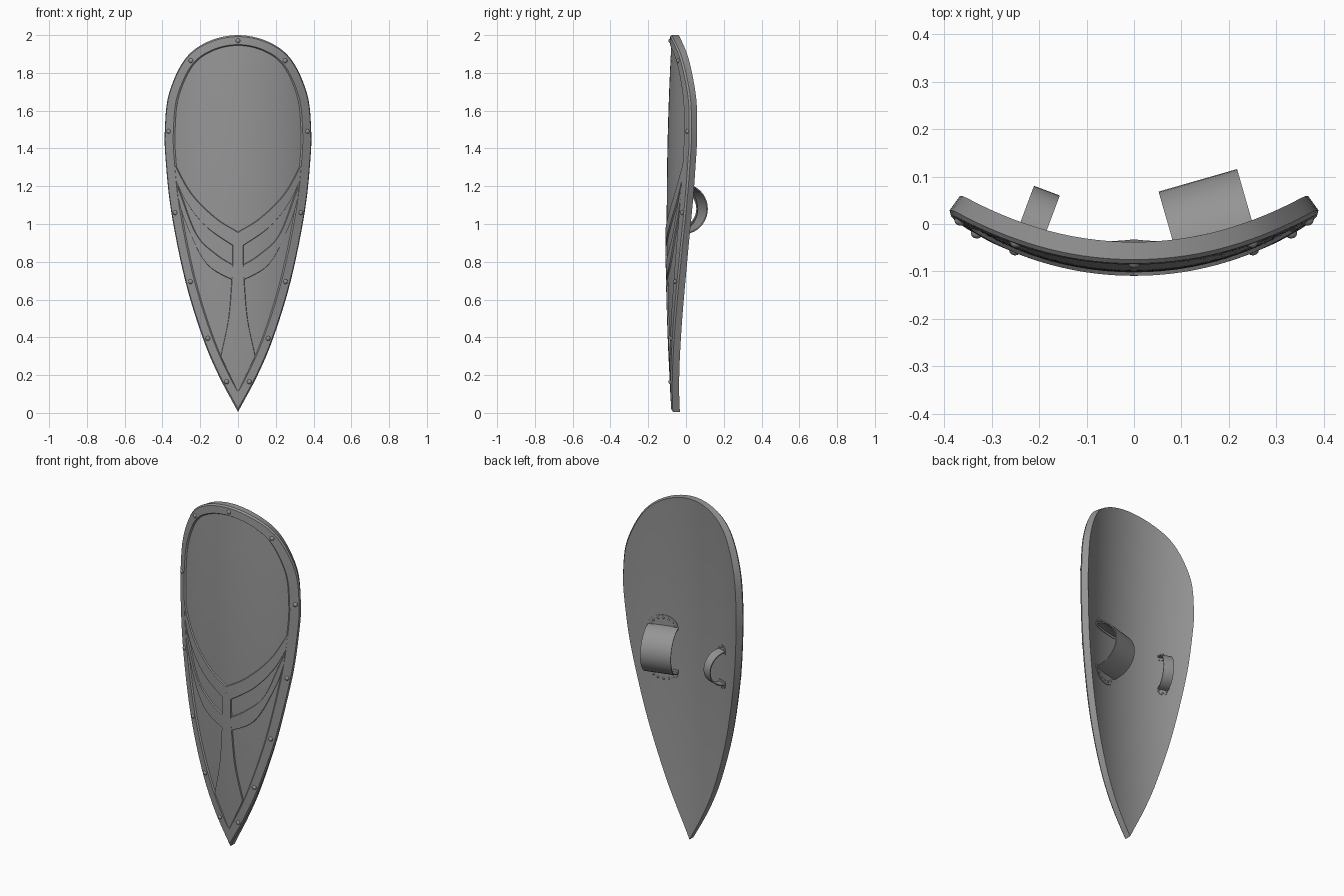
import bpy, bmesh, math
from mathutils import Vector

if "Cube" in bpy.data.objects:
    bpy.data.objects.remove(bpy.data.objects["Cube"])

R, THICK, STEP = 0.67, 0.045, 0.008
steel = bpy.data.materials.new("dark_grey")
steel.diffuse_color = (.3, .3, .3, 1)
steel.use_nodes = True
steel.node_tree.nodes["Principled BSDF"].inputs["Base Color"].default_value = steel.diffuse_color


def P(x, z, d=0.0):
    """Point on the curved front face, pushed out by d along its normal."""
    c = math.sqrt(R * R - x * x)
    y0 = -0.11 + 0.03 * (z - 1.05) ** 2
    return Vector((x + d * x / R, y0 + R - c - d * c / R, z))


def spline(pts, n=6):
    v = [Vector(p) for p in pts]
    v = [2 * v[0] - v[1]] + v + [2 * v[-1] - v[-2]]
    out = []
    for a, b, c, d in zip(v, v[1:], v[2:], v[3:]):
        for i in range(n):
            t = i / n
            out.append(0.5 * (2 * b + (c - a) * t + (2 * a - 5 * b + 4 * c - d) * t * t
                              + (3 * b - a - 3 * c + d) * t ** 3))
    return out + [v[-2]]


def mirror(pts):
    return [Vector((-p[0], p[1])) for p in pts]


def finish(name, bm):
    bmesh.ops.remove_doubles(bm, verts=bm.verts, dist=1e-5)
    bmesh.ops.recalc_face_normals(bm, faces=bm.faces)
    me = bpy.data.meshes.new(name)
    bm.to_mesh(me)
    bm.free()
    me.materials.append(steel)
    ob = bpy.data.objects.new(name, me)
    bpy.context.collection.objects.link(ob)
    bpy.context.view_layer.objects.active = ob
    ob.select_set(True)
    bpy.ops.object.shade_smooth_by_angle(angle=math.radians(30))
    ob.select_set(False)


def slab(name, f, rows, cols, ends=True):
    """Solid plate from f(i, j, side); side 0 is the outer skin, 1 the inner."""
    bm = bmesh.new()
    g = [[[bm.verts.new(f(i, j, s)) for j in range(cols)] for i in range(rows)] for s in (0, 1)]
    for i in range(rows - 1):
        for s in g:
            for j in range(cols - 1):
                bm.faces.new((s[i][j], s[i + 1][j], s[i + 1][j + 1], s[i][j + 1]))
        for j in (0, cols - 1):
            bm.faces.new((g[0][i][j], g[0][i + 1][j], g[1][i + 1][j], g[1][i][j]))
    if ends:
        for i in (0, rows - 1):
            for j in range(cols - 1):
                bm.faces.new((g[0][i][j], g[0][i][j + 1], g[1][i][j + 1], g[1][i][j]))
    finish(name, bm)


def plate(name, A, B, d0, d1, n=4, slope=0.0):
    """Plate between two lines wrapped onto the face; slope widens its foot."""
    def f(i, j, s):
        w = (B[i] - A[i]).normalized() * slope * s
        p = (A[i] - w).lerp(B[i] + w, j / n)
        return P(p.x, p.y, (d0, d1)[s])
    slab(name, f, len(A), n + 1)


def studs(name, places, d, r):
    bm = bmesh.new()
    for x, z in places:
        res = bmesh.ops.create_uvsphere(bm, u_segments=12, v_segments=8, radius=r)
        bmesh.ops.translate(bm, verts=res["verts"], vec=P(x, z, d))
    finish(name, bm)


# Outline: tip, up the right side, over the top, down the left
half = [(0, .005), (.105, .2), (.19, .4), (.283, .7), (.357, 1.06), (.387, 1.33), (.392, 1.5),
        (.37, 1.69), (.285, 1.872), (.16, 1.966), (0, 2)]
outline = spline(half + mirror(half[:-1])[::-1])
m = len(outline) // 2
right = outline[:m + 1]


def inset(w):
    """Outline moved inward by w, kept clear of the centre line at the tip."""
    tip = .005 + w * 2.1
    out = []
    for i, p in enumerate(right):
        t = (outline[i + 1] - outline[max(i - 1, 0)]).normalized()
        q = p + Vector((-t.y, t.x)) * w
        out.append(Vector((max(q.x, 0), max(q.y, tip))))
    out[0] = Vector((0, tip))
    out[-1].x = 0
    return out + mirror(out[:-1])[::-1]


# Body
plate("shield_body", right, mirror(right), -STEP, -THICK, 24)

# Raised rim with chamfered edges
rim = [(outline, -STEP), (inset(.008), 0), (inset(.05), 0), (inset(.055), -STEP)]
slab("rim", lambda i, j, s: P(*rim[j][0][i], -STEP - .001 if s else rim[j][1]), len(outline), 4, False)

# Raised branching ornament
branches = {
    "upper_branch": ([(.345, 1.33), (.25, 1.16), (.12, 1.03), (0, .955)],
                     [(.338, 1.25), (.27, 1.11), (.16, .98), (0, .87)]),
    "lower_branch": ([(.322, 1.2), (.225, .95), (.12, .84), (0, .765)],
                     [(.318, 1.14), (.275, 1.0), (.165, .79), (0, .69)]),
}
for name, (a, b) in branches.items():
    for side, fn in (("right", lambda p: p), ("left", mirror)):
        plate(f"{name}_{side}", fn(spline(a)), fn(spline(b)), -.0007, -STEP - .001, slope=.003)
trunk = spline([(.027, .92), (.027, .8), (.034, .66), (.05, .49), (.09, .3)]) + [Vector((0, .11))]
plate("trunk", trunk, mirror(trunk), -.0004, -STEP - .001, slope=.003)

# Rim rivets
rv = [(.25, 1.865), (.368, 1.49), (.333, 1.06), (.252, .695), (.16, .395), (.06, .165)]
studs("rim_rivets", [(0, 1.97)] + rv + [(-x, z) for x, z in rv], -.004, .013)


# Arm straps on the back, each with two riveted half-round mounts
def strap(name, xc, width, height, hz, bulge, count):
    zc = 1.08
    a = math.asin(xc / R)
    o = P(xc, zc, -THICK)
    t, nrm = Vector((math.cos(a), math.sin(a), 0)), Vector((-math.sin(a), math.cos(a), 0))

    def f(i, j, s):
        ang = math.pi * (i / 20)
        k = .006 * s
        return (o + t * (j - .5) * width + nrm * (height - k) * math.sin(ang)
                + Vector((0, 0, (hz - k) * math.cos(ang))))
    slab(name, f, 21, 2)
    w = width / 2 / math.cos(a) * .98
    for sign, label in ((1, "top"), (-1, "bottom")):
        z0 = zc + sign * (hz - .02)
        us = [-math.cos(math.pi * i / 16) for i in range(17)]
        base = [Vector((xc + w * u, z0)) for u in us]
        arc = [Vector((xc + w * u, z0 + sign * (.015 + bulge * math.sqrt(max(0, 1 - u * u))))) for u in us]
        plate(f"{name}_{label}_mount", base, arc, -THICK + .001, -THICK - .003, 2)
        angs = [math.pi * (i + .5) / count for i in range(count)]
        studs(f"{name}_{label}_rivets",
              [(xc + w * .82 * math.cos(q), z0 + sign * (.012 + bulge * .78 * math.sin(q))) for q in angs],
              -THICK - .002, .006)


strap("forearm_strap", .185, .172, .138, .135, .065, 7)
strap("hand_grip", -.235, .058, .102, .10, .035, 3)
